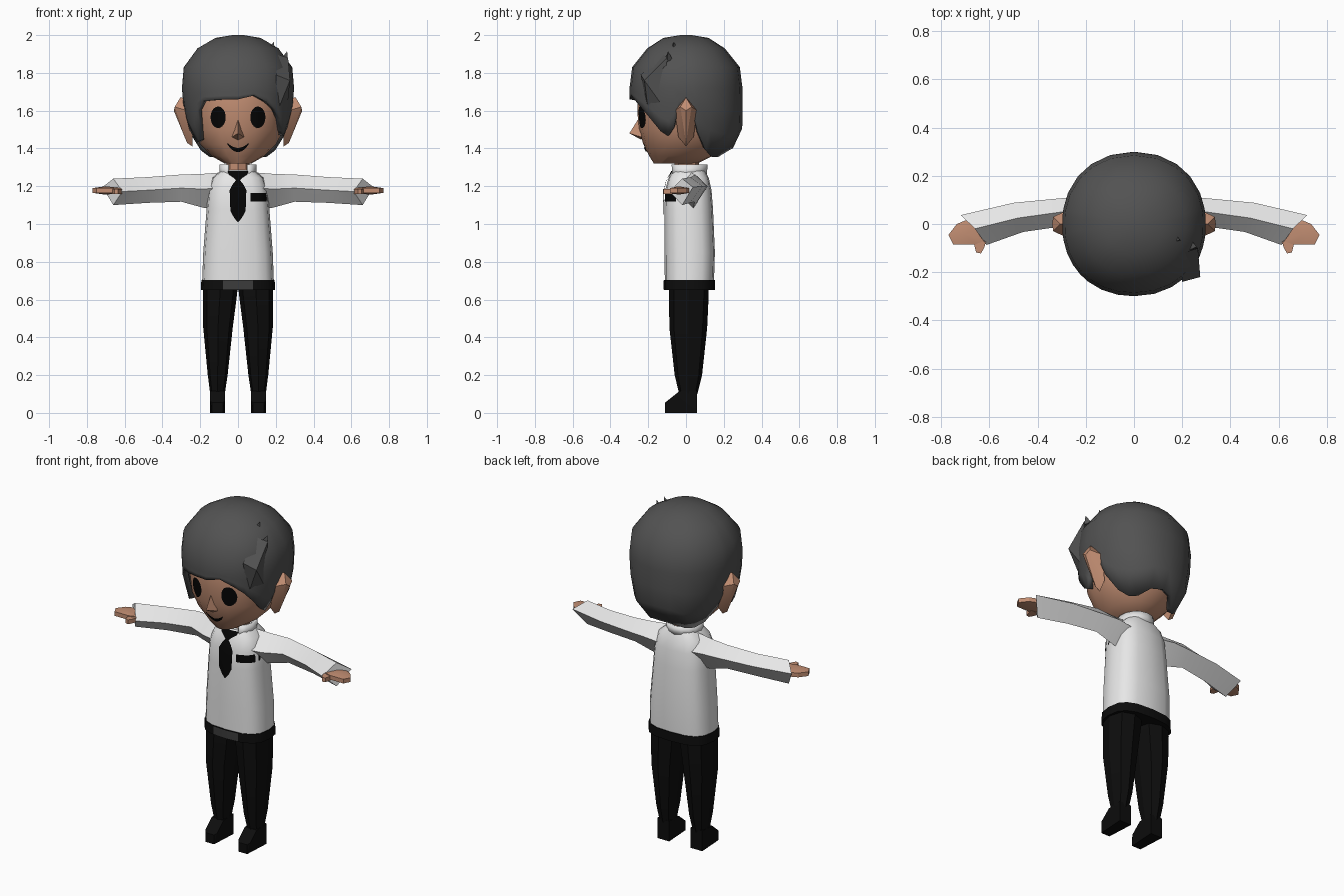
import bpy, bmesh, math
from mathutils import Vector
from mathutils.bvhtree import BVHTree

if "Cube" in bpy.data.objects:
    bpy.data.objects.remove(bpy.data.objects["Cube"])


def material(name, r, g, b):
    m = bpy.data.materials.new(name)
    m.diffuse_color = (r, g, b, 1)
    m.use_nodes = True
    m.node_tree.nodes["Principled BSDF"].inputs["Base Color"].default_value = m.diffuse_color
    return m


HAIR = material("charcoal hair", .085, .085, .085)
SKIN = material("warm skin", .54, .27, .17)
WHITE = material("white cloth", .8, .8, .8)
BLACK = material("black cloth", .004, .004, .004)
INK = material("black detail", .0015, .0015, .0015)
GREY = material("dark grey buckle", .045, .045, .045)


def finish(name, bm, mat, angle=35, fix=True):
    if fix:
        bmesh.ops.recalc_face_normals(bm, faces=bm.faces)
    me = bpy.data.meshes.new(name)
    bm.to_mesh(me)
    bm.free()
    me.materials.append(mat)
    ob = bpy.data.objects.new(name, me)
    bpy.context.collection.objects.link(ob)
    bpy.ops.object.select_all(action='DESELECT')
    ob.select_set(True)
    bpy.context.view_layer.objects.active = ob
    bpy.ops.object.shade_smooth_by_angle(angle=math.radians(angle))
    return ob


def loft(name, rings, mat, caps=(True, True), closed=True, angle=35):
    bm = bmesh.new()
    vs = [[bm.verts.new(p) for p in r] for r in rings]
    n = len(rings[0])
    for a, b in zip(vs, vs[1:]):
        for i in range(n if closed else n - 1):
            j = (i + 1) % n
            bm.faces.new((a[i], a[j], b[j], b[i]))
    if caps[0]:
        bm.faces.new(vs[0])
    if caps[1]:
        bm.faces.new(vs[-1])
    return finish(name, bm, mat, angle)


def hull(name, pts, mat, angle=20):
    bm = bmesh.new()
    for p in pts:
        bm.verts.new(p)
    res = bmesh.ops.convex_hull(bm, input=bm.verts)
    bmesh.ops.delete(bm, geom=[v for v in bm.verts if not v.link_faces], context='VERTS')
    return finish(name, bm, mat, angle)


def power(v, e):
    return math.copysign(abs(v) ** e, v)


def ring(z, rx, yf, yb, n=12, p=2.0, cx=0):
    # superellipse section, starting at the front
    cy, ry = (yf + yb) / 2, (yb - yf) / 2
    return [(cx + rx * power(math.sin(a), 2 / p), cy - ry * power(math.cos(a), 2 / p), z)
            for a in (math.tau * i / n for i in range(n))]


def lerp(table, z, k):
    for a, b in zip(table, table[1:]):
        if a[0] >= z >= b[0]:
            return a[k] + (b[k] - a[k]) * (a[0] - z) / (a[0] - b[0])
    return table[-1][k]


def tree(ob):
    return BVHTree.FromPolygons([v.co for v in ob.data.vertices],
                                [p.vertices for p in ob.data.polygons])


def decal(name, rows, target, mat, lift=.006):
    # grid of (x, z) rows laid onto the front of a surface
    bm = bmesh.new()
    vs = []
    for r in rows:
        line = []
        for x, z in r:
            hit = target.ray_cast(Vector((x, -2, z)), Vector((0, 1, 0)))[0]
            line.append(bm.verts.new((x, (hit.y if hit else -.07) - lift, z)))
        vs.append(line)
    for a, b in zip(vs, vs[1:]):
        for i in range(len(a) - 1):
            bm.faces.new((a[i], a[i + 1], b[i + 1], b[i]))
    for f in bm.faces:
        f.normal_update()
        if f.normal.y > 0:
            f.normal_flip()
    return finish(name, bm, mat, fix=False)


def spans(table, steps=5):
    # rows of (z, left x, right x) split into even steps
    return [[(a + (b - a) * i / steps, z) for i in range(steps + 1)] for z, a, b in table]


# head, nose and neck
head = loft("head", [ring(*r, n=16, p=2.1) for r in (
    (1.32, .07, -.17, .06), (1.36, .14, -.195, .14), (1.42, .2, -.225, .2),
    (1.5, .243, -.25, .24), (1.6, .255, -.258, .25), (1.72, .257, -.258, .255),
    (1.85, .2, -.2, .2))], SKIN)
hull("nose", [(0, -.3, 1.48), (-.032, -.235, 1.46), (.032, -.235, 1.46),
              (0, -.25, 1.56), (0, -.235, 1.445)], SKIN)
loft("neck", [ring(1.24, .06, -.06, .07, 8), ring(1.37, .06, -.06, .07, 8)], SKIN)

# painted face
face = tree(head)
for s, side in ((-1, "left"), (1, "right")):
    rows = []
    for i in range(13):
        a = math.pi * (i + .15) / 12.3
        w = .04 * math.sin(a)
        rows.append((1.565 + .057 * math.cos(a), s * .105 - w, s * .105 + w))
    decal(side + "_eye", spans(rows, 6), face, INK)
mouth = []
for i in range(13):
    t = i / 6 - 1
    x, z, h = .055 * t, 1.392 + .032 * t * t, .011 * (1 - .6 * t * t)
    mouth.append([(x, z - h), (x, z + h)])
decal("mouth", mouth, face, INK)

# ears
for s, side in ((-1, "left"), (1, "right")):
    hull(side + "_ear", [(s * x, y, z) for x, y, z in (
        (.24, 0, 1.41), (.24, -.04, 1.46), (.24, .04, 1.46), (.27, 0, 1.43),
        (.27, -.06, 1.6), (.27, .06, 1.6), (.335, -.03, 1.62), (.335, .03, 1.62),
        (.305, 0, 1.67), (.25, 0, 1.66), (.34, 0, 1.6))], SKIN)

# hair cap: lower edge height by angle from the front, in degrees
edge = [(0, 1.66), (15, 1.68), (30, 1.645), (42, 1.605), (54, 1.55), (65, 1.49), (73, 1.465),
        (79, 1.51), (84, 1.62), (95, 1.6), (101, 1.48), (114, 1.39), (130, 1.355), (145, 1.355),
        (162, 1.39), (180, 1.4), (198, 1.39), (215, 1.355), (230, 1.355), (246, 1.39),
        (259, 1.48), (265, 1.6), (276, 1.62), (282, 1.5), (292, 1.43), (303, 1.44),
        (313, 1.6), (322, 1.65), (335, 1.655), (348, 1.66)]
size = [(2, .03, .03), (1.985, .12, .12), (1.93, .215, .205), (1.83, .288, .285),
        (1.72, .298, .299), (1.6, .288, .3), (1.45, .25, .296), (1.35, .19, .2)]


def hair_point(deg, z):
    a = math.radians(deg)
    return (lerp(size, z, 1) * power(math.sin(a), .93),
            -lerp(size, z, 2) * power(math.cos(a), .93), z)


rings = [[hair_point(d, z) for d, _ in edge] for z in (2, 1.985, 1.93, 1.83, 1.72)]
rings += [[hair_point(d, 1.72 + (e - 1.72) * t) for d, e in edge] for t in (.33, .67, 1)]
hair = loft("hair", rings, HAIR, caps=(True, False), angle=50)
solid = hair.modifiers.new("thickness", 'SOLIDIFY')
solid.thickness = .03
solid.offset = -1

# loose locks
hull("side_lock", [(.2, -.12, 1.9), (.265, -.1, 1.88), (.275, -.22, 1.76), (.2, -.24, 1.79),
                   (.262, -.12, 1.62), (.21, -.2, 1.6)], HAIR)
for i, (x, y, z) in enumerate(((.17, -.06, 1.94), (.24, -.09, 1.89))):
    hull("tuft_%d" % (i + 1), [(x - .015, y - .02, z - .02), (x + .025, y - .01, z - .03),
                              (x, y + .02, z - .02), (x + .02, y - .005, z + .025)], HAIR)

# shirt body
shirt = loft("shirt", [ring(*r, n=16, p=2.8) for r in (
    (.69, .19, -.112, .148), (.85, .184, -.114, .153), (1.08, .166, -.114, .143),
    (1.18, .158, -.11, .135), (1.245, .135, -.092, .12), (1.285, .085, -.07, .1))], WHITE)

# collar, open at the front
arc = [math.radians(35 + 290 * i / 12) for i in range(13)]
collar = loft("collar", [[(rx * math.sin(a), .01 - ry * math.cos(a), z - .01 * math.cos(a) * k)
                          for a in arc] for z, rx, ry, k in
                         ((1.25, .1, .1, 1), (1.315, .098, .105, 0))],
              WHITE, caps=(False, False), closed=False)
rim = collar.modifiers.new("thickness", 'SOLIDIFY')
rim.thickness = .012

# tie and pocket mark
front = tree(shirt)
decal("tie_knot", spans([(1.28, -.055, .055), (1.262, -.05, .05), (1.245, -.025, .025),
                         (1.228, -.008, .008)]), front, INK)
decal("tie", spans([(1.235, -.008, .008), (1.21, -.028, .028), (1.18, -.044, .044),
                    (1.13, -.043, .043), (1.07, -.04, .04), (1.035, -.022, .022),
                    (1.01, -.002, .002)]), front, INK, .009)
decal("pocket_mark", spans([(1.165, .065, .156), (1.142, .065, .158), (1.12, .065, .159)], 10),
      front, INK)

# belt and buckle
belt = loft("belt", [ring(.65, .197, -.116, .153, 16, 2.8), ring(.703, .194, -.116, .153, 16, 2.8)],
            BLACK)
decal("buckle", spans([(.7, -.08, .08), (.652, -.08, .08)], 8), tree(belt), GREY, .004)

for s, side in ((-1, "left"), (1, "right")):
    # sleeve: each section is top, front, bottom, back
    sections = [
        ((.1, .03, 1.272), (.1, -.075, 1.19), (.1, .03, 1.08), (.1, .11, 1.19)),
        ((.19, .04, 1.265), (.19, -.05, 1.185), (.18, .04, 1.085), (.19, .115, 1.2)),
        ((.3, .05, 1.262), (.3, -.01, 1.19), (.3, .045, 1.118), (.3, .107, 1.2)),
        ((.48, .025, 1.248), (.46, -.033, 1.18), (.48, .02, 1.112), (.5, .088, 1.2)),
        ((.66, -.02, 1.24), (.612, -.087, 1.172), (.66, -.02, 1.1), (.718, .037, 1.195))]
    loft(side + "_sleeve", [[(s * x, y, z) for x, y, z in r] for r in sections], WHITE, angle=25)
    # hand and thumb
    hull(side + "_hand", [(s * x, y, z) for x, y in (
        (.62, -.07), (.62, .015), (.7, .015), (.735, -.0), (.77, -.045), (.75, -.085), (.66, -.085))
        for z in (1.165, 1.19)] + [(s * .7, -.04, 1.2), (s * .7, -.04, 1.155)], SKIN)
    hull(side + "_thumb", [(s * x, y, z) for x, y in (
        (.61, -.06), (.67, -.06), (.655, -.118), (.635, -.122), (.622, -.1))
        for z in (1.16, 1.185)], SKIN)
    # trouser leg: height, inner x, outer x, front y, back y
    legs = [ring(z, (b - a) / 2, f, k, 8, 2.5, s * (a + b) / 2) for z, a, b, f, k in (
        (.68, -.0, .186, -.09, .12), (.62, .006, .186, -.09, .12), (.45, .028, .184, -.088, .112),
        (.2, .055, .16, -.06, .085), (.1, .07, .147, -.036, .06))]
    loft(side + "_trouser_leg", legs, BLACK, angle=25)
    # shoe
    hull(side + "_shoe", [(s * x, y, z) for x in (.07, .147) for y, z in (
        (.058, 0), (.058, .12), (-.035, .115), (-.095, .062))] +
         [(s * x, -.11, z) for x in (.08, .137) for z in (0, .055)], BLACK)
